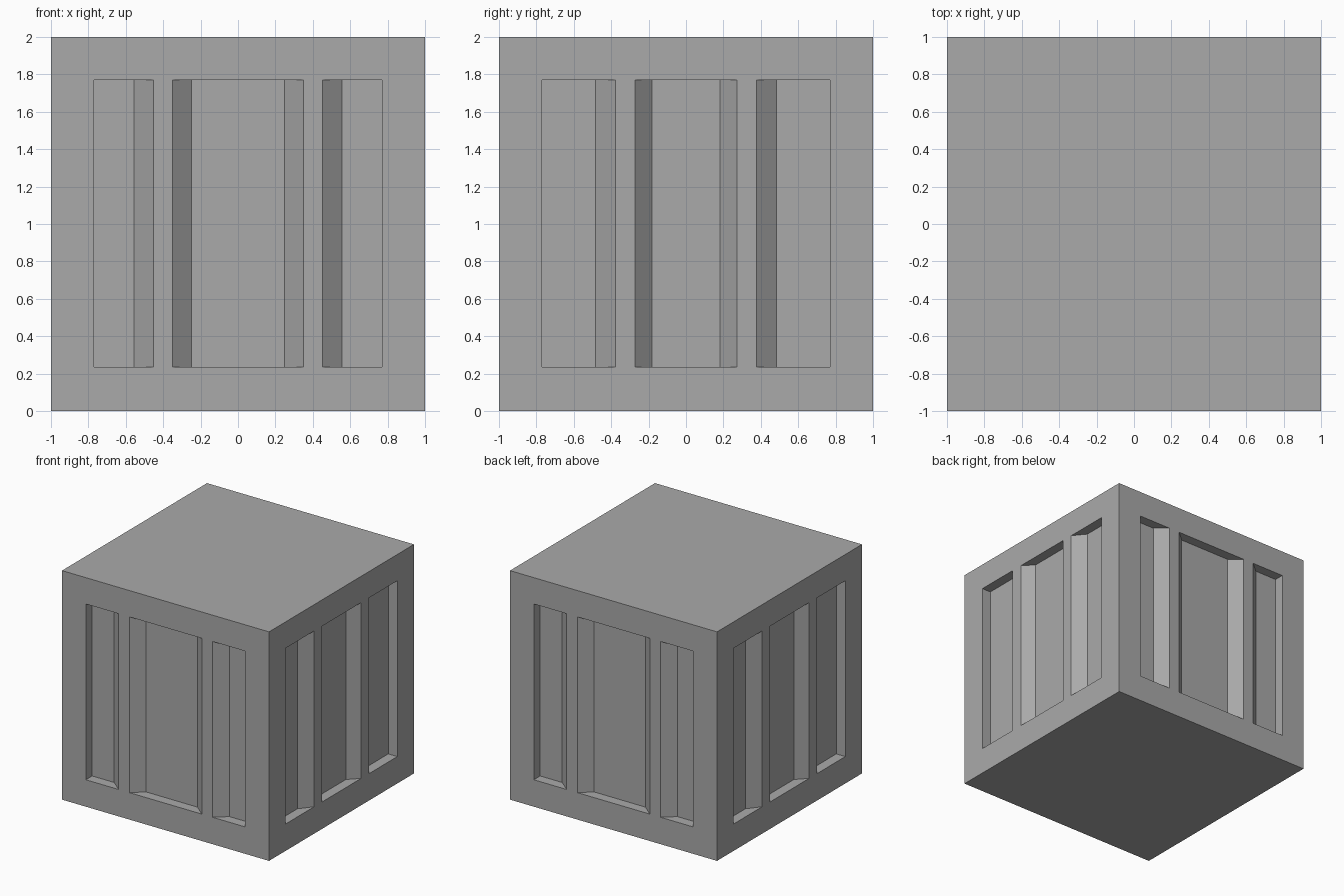
import bpy
import bmesh
from math import pi
from mathutils import Matrix, Vector

DEPTH = 0.087          # how far the panels sink in
LOW, HIGH = 0.235, 1.77  # bottom and top of every panel
OUTER = 0.77           # straight outer wall of the side panels

default = bpy.data.objects.get("Cube")
if default:
    bpy.data.objects.remove(default, do_unlink=True)

# Grey material
grey = bpy.data.materials.new("grey")
grey.use_nodes = True
colour = (0.4, 0.4, 0.4, 1)
grey.diffuse_color = colour
grey.node_tree.nodes["Principled BSDF"].inputs["Base Color"].default_value = colour


def make_object(name, bm):
    bmesh.ops.recalc_face_normals(bm, faces=bm.faces)
    mesh = bpy.data.meshes.new(name)
    bm.to_mesh(mesh)
    bm.free()
    mesh.materials.append(grey)
    obj = bpy.data.objects.new(name, mesh)
    bpy.context.collection.objects.link(obj)
    return obj


def add_prism(bm, rim, floor, angle):
    """Upright cutter: rim span at the wall, floor span at the panel bottom."""
    profile = [(rim[0], -1.1), (rim[0], -1), (floor[0], DEPTH - 1),
               (floor[1], DEPTH - 1), (rim[1], -1), (rim[1], -1.1)]
    turn = Matrix.Rotation(angle, 3, 'Z')
    # A straight wall keeps rim and floor at the same position
    face = bm.faces.new([bm.verts.new(turn @ Vector((x, y, LOW))) for x, y in profile])
    top = bmesh.ops.extrude_face_region(bm, geom=[face])["geom"]
    bmesh.ops.translate(bm, vec=(0, 0, HIGH - LOW),
                        verts=[v for v in top if isinstance(v, bmesh.types.BMVert)])


# Crate body
bm = bmesh.new()
bmesh.ops.create_cube(bm, size=2, matrix=Matrix.Translation((0, 0, 1)))
body = make_object("crate_body", bm)

# Recessed panels: middle floor, middle rim, side rim, side floor (half widths)
wide = (0.248, 0.35, 0.453, 0.557)
narrow = (0.183, 0.272, 0.378, 0.485)
bm = bmesh.new()
for side in range(4):
    mid_floor, mid_rim, side_rim, side_floor = narrow if side % 2 else wide
    angle = side * pi / 2
    add_prism(bm, (-mid_rim, mid_rim), (-mid_floor, mid_floor), angle)
    add_prism(bm, (side_rim, OUTER), (side_floor, OUTER), angle)
    add_prism(bm, (-OUTER, -side_rim), (-OUTER, -side_floor), angle)
cutter = make_object("panel_cutter", bm)
cutter.hide_render = True

# Cut the panels into the body
cut = body.modifiers.new("panels", 'BOOLEAN')
cut.operation = 'DIFFERENCE'
cut.solver = 'EXACT'
cut.object = cutter
bpy.context.view_layer.objects.active = body
bpy.ops.object.modifier_apply(modifier=cut.name)
bpy.data.objects.remove(cutter, do_unlink=True)
